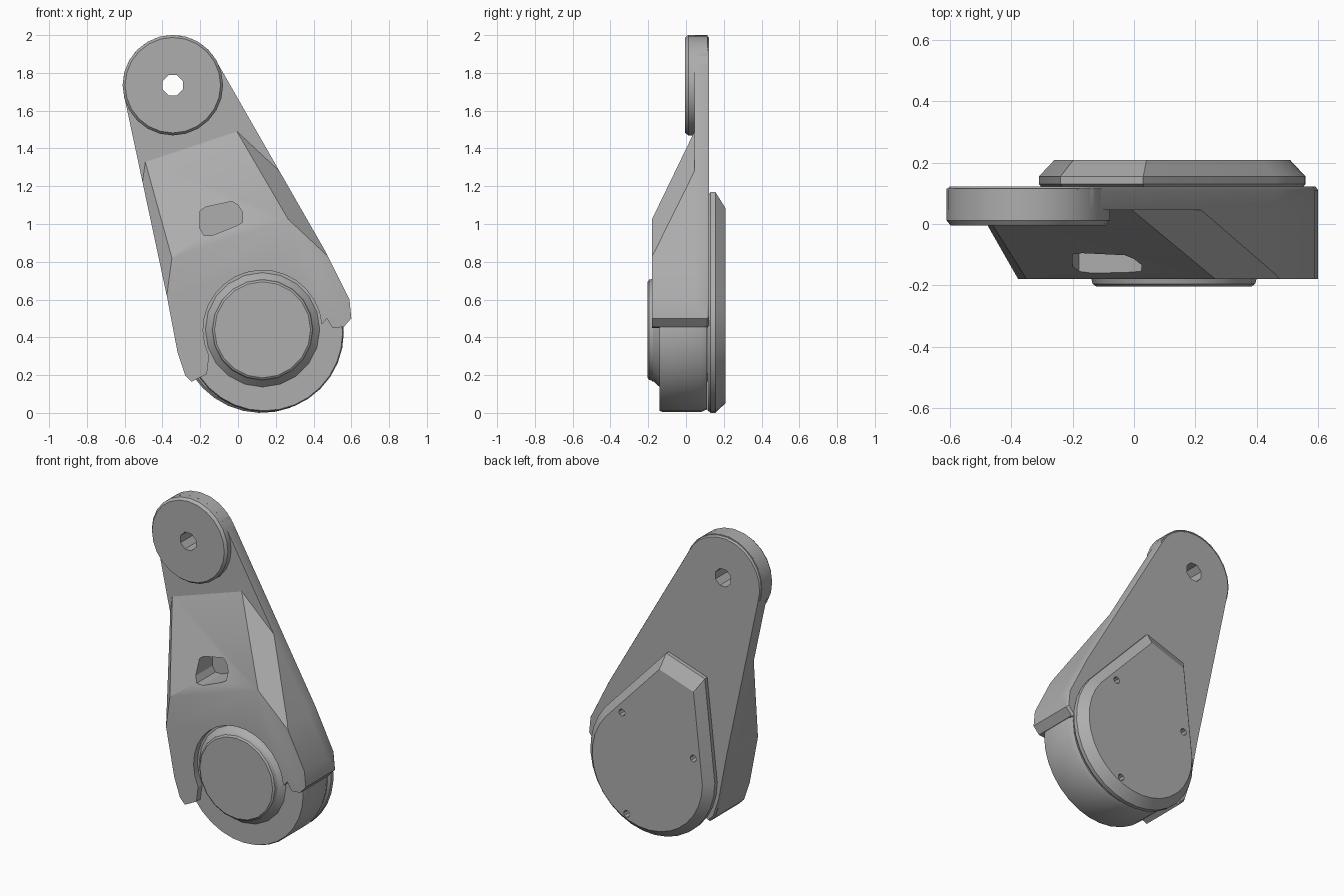
import bpy, bmesh, math
from mathutils import Vector

if "Cube" in bpy.data.objects:
    bpy.data.objects.remove(bpy.data.objects["Cube"])

gray = bpy.data.materials.new("gray")
gray.diffuse_color = (0.42, 0.42, 0.42, 1)
gray.use_nodes = True
gray.node_tree.nodes["Principled BSDF"].inputs["Base Color"].default_value = gray.diffuse_color


def arc(cx, cz, r, a0, a1, n):
    """Points on an arc in the x-z plane, both ends included."""
    return [(cx + r * math.cos(math.radians(a0 + (a1 - a0) * i / n)),
             cz + r * math.sin(math.radians(a0 + (a1 - a0) * i / n))) for i in range(n + 1)]


def circle(c, r, n, a0=0):
    return arc(c[0], c[1], r, a0, a0 + 360, n)[:-1]


def loft(name, pts, layers, center=(0, 0), planes=(), smooth=True):
    """Stack scaled copies of an outline along y, cap, then slice by planes."""
    bm = bmesh.new()
    rings = [[bm.verts.new((center[0] + (x - center[0]) * s, y, center[1] + (z - center[1]) * s))
              for x, z in pts] for y, s in layers]
    bm.faces.new(rings[0])
    bm.faces.new(rings[-1][::-1])
    n = len(pts)
    for a, b in zip(rings, rings[1:]):
        for i in range(n):
            j = (i + 1) % n
            bm.faces.new((a[j], a[i], b[i], b[j]))
    for p in planes:
        p = [Vector(v) for v in p]
        no = (p[1] - p[0]).cross(p[2] - p[0]).normalized()
        if no.y > 0:
            no = -no
        cut = bmesh.ops.bisect_plane(bm, geom=bm.verts[:] + bm.edges[:] + bm.faces[:],
                                     plane_co=p[0], plane_no=no, clear_outer=True)
        edges = [e for e in cut["geom_cut"] if isinstance(e, bmesh.types.BMEdge)]
        bmesh.ops.holes_fill(bm, edges=edges)
    bmesh.ops.recalc_face_normals(bm, faces=bm.faces[:])
    me = bpy.data.meshes.new(name)
    bm.to_mesh(me)
    bm.free()
    ob = bpy.data.objects.new(name, me)
    bpy.context.collection.objects.link(ob)
    me.materials.append(gray)
    if smooth:
        bpy.ops.object.select_all(action='DESELECT')
        ob.select_set(True)
        bpy.context.view_layer.objects.active = ob
        bpy.ops.object.shade_smooth_by_angle(angle=math.radians(25))
    return ob


def cut(ob, cutter):
    m = ob.modifiers.new("cut", 'BOOLEAN')
    m.operation = 'DIFFERENCE'
    m.solver = 'EXACT'
    m.object = cutter
    cutter.hide_render = True
    cutter.hide_set(True)


pivot = (-0.345, 1.735)
hub = (0.13, 0.44)

# Shared arm outline: round top end, long sides, notch around the hub
outline = (arc(*pivot, 0.265, 24, 197, 12)
           + [(-0.375, 0.61), (-0.32, 0.32), (-0.28, 0.2), (-0.245, 0.165), (-0.165, 0.205)]
           + arc(*hub, 0.315, 206, 5, 16)
           + [(0.47, 0.5), (0.5, 0.45), (0.56, 0.455), (0.6, 0.5), (0.59, 0.6), (0.46, 0.86)])

back_plate = loft("arm_plate", outline, [(0.045, 1), (0.11, 1), (0.123, 0.985)], (0, 1))

# Thick housing with sloped top and slanted corners
housing = loft("arm_housing", outline, [(-0.18, 1), (0.05, 1)], planes=[
    ((-0.35, -0.18, 0.82), (0.22, -0.18, 1.01), (0.0, 0.04, 1.48)),
    ((0.0, 0.04, 1.48), (0.25, -0.18, 1.04), (0.4, -0.18, 0.9)),
    ((-0.35, -0.18, 0.82), (-0.38, -0.18, 0.6), (-0.45, 0.0, 1.32))])
slot = loft("slot_cutter", [(-0.2, 1.07), (-0.17, 1.09), (-0.03, 1.12), (0.0, 1.1), (0.025, 1.06),
                            (0.025, 1.01), (-0.01, 0.99), (-0.135, 0.94), (-0.18, 0.94),
                            (-0.2, 0.975)], [(-0.3, 1), (0.03, 1)], smooth=False)
cut(housing, slot)

# Round boss at the upper end, with a through hole
boss = loft("pivot_boss", circle(pivot, 0.266, 24), [(-0.005, 0.95), (0.012, 1), (0.115, 1)], pivot)
hole = loft("pivot_hole_cutter", circle(pivot, 0.058, 8, 22.5), [(-0.1, 1), (0.3, 1)], smooth=False)
cut(boss, hole)
cut(back_plate, hole)

# Drum and front cap at the lower end
loft("drum", circle((0.14, 0.425), 0.42, 32), [(-0.14, 0.985), (-0.125, 1), (0.08, 1), (0.11, 0.97)],
     (0.14, 0.425))
loft("drum_cap", circle(hub, 0.265, 20), [(-0.203, 0.96), (-0.195, 1), (-0.175, 1.02), (-0.135, 1.16)], hub)

# Back cover with chamfered rim
cover_c = (0.125, 0.435)
cover = loft("back_cover", arc(*cover_c, 0.435, 180, 400, 20) + [(0.03, 1.17), (-0.24, 1.08)],
             [(0.115, 0.97), (0.13, 1), (0.155, 1), (0.208, 0.885)], cover_c)

# Screw holes in the cover
for i, a in enumerate((60, 155, -66)):
    p = arc(*cover_c, 0.355, a, a, 1)[0]
    cut(cover, loft("screw_hole_cutter_%d" % i, circle(p, 0.022, 8), [(0.16, 1), (0.3, 1)], smooth=False))
